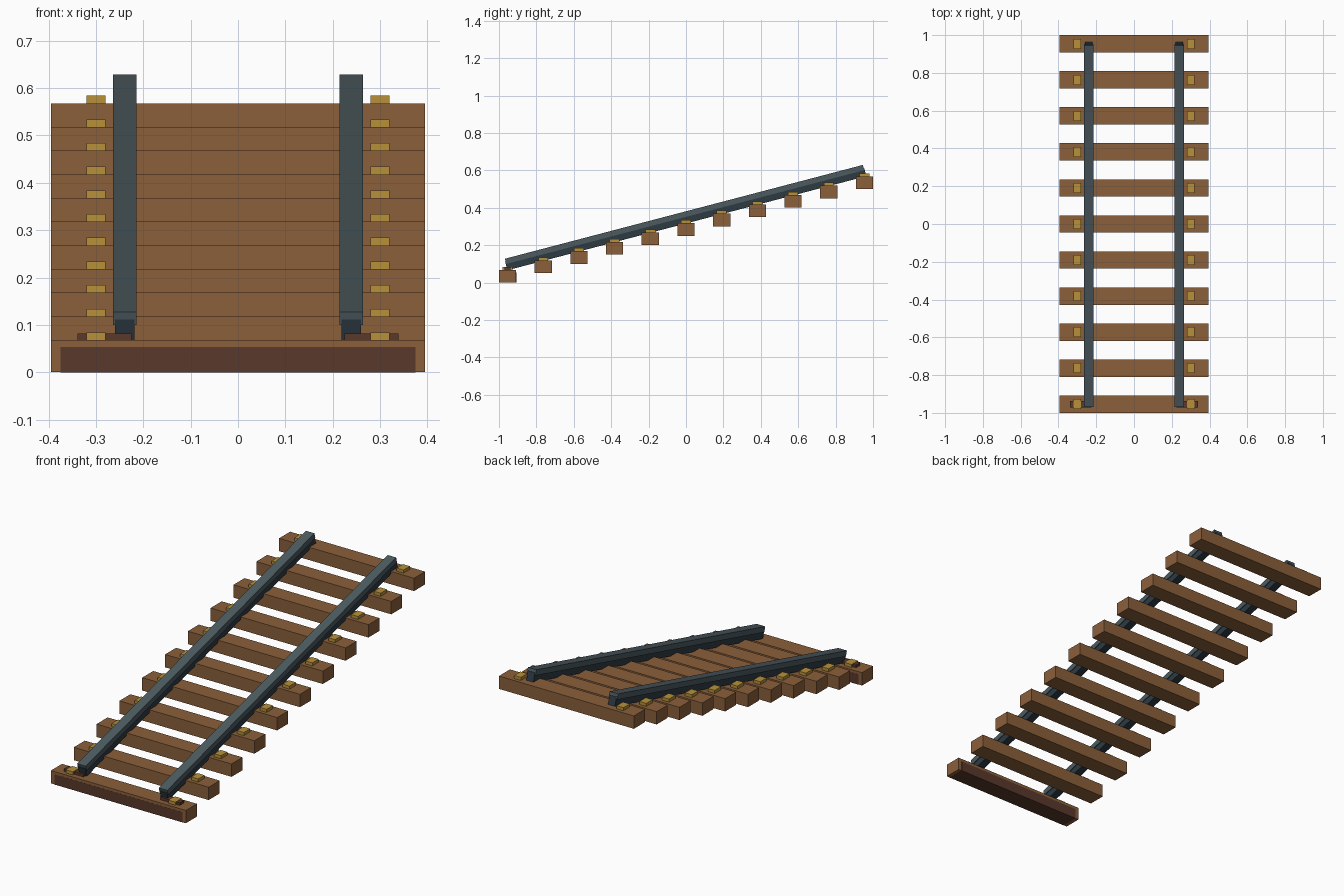
import bpy
import math
from mathutils import Matrix, Vector

cube = bpy.data.objects.get("Cube")
if cube:
    bpy.data.objects.remove(cube, do_unlink=True)


def material(name, rgb):
    m = bpy.data.materials.new(name)
    m.use_nodes = True
    color = (*rgb, 1.0)
    m.diffuse_color = color
    m.node_tree.nodes["Principled BSDF"].inputs["Base Color"].default_value = color
    return m


WOOD = material("sleeper wood", (0.258, 0.115, 0.044))
DARK = material("dark wood", (0.100, 0.040, 0.025))
BRASS = material("brass", (0.479, 0.283, 0.042))
STEEL = material("rail steel", (0.073, 0.104, 0.117))
SHADE = material("dark steel", (0.026, 0.042, 0.055))


def box(name, center, size, mat, tilt=0.0):
    """Flat-faced box, optionally tilted about the x axis."""
    bpy.ops.mesh.primitive_cube_add(size=1)
    ob = bpy.context.object
    ob.name = name
    ob.data.transform(Matrix.Diagonal((*size, 1.0)))
    ob.location = center
    ob.rotation_euler.x = tilt
    ob.data.materials.append(mat)
    return ob


COUNT = 11
STEP, RISE = 0.1908, 0.05
DEPTH, THICK = 0.092, 0.068
SLOPE = math.atan2(RISE, STEP)

# Sleepers climbing in level steps, with a brass clip near each end
for i in range(COUNT):
    y = (i - (COUNT - 1) / 2) * STEP
    top = THICK + i * RISE
    box(f"sleeper_{i + 1}", (0, y, top - THICK / 2), (0.79, DEPTH, THICK), WOOD)
    for side, label in ((1, "left"), (-1, "right")):
        box(f"clip_{label}_{i + 1}", (side * 0.30, y, top + 0.008),
            (0.04, 0.053, 0.016), BRASS)

# Dark footing block set in the lowest sleeper
front = -(COUNT - 1) / 2 * STEP
box("footing", (0, front, 0.0265), (0.75, DEPTH + 0.001, 0.054), DARK)

# Sloping rails, each a wide head over a narrower web
mid = Vector((0, 0.004, THICK + RISE * (COUNT - 1) / 2 + 0.001))
normal = Vector((0, -math.sin(SLOPE), math.cos(SLOPE)))


def rail_bar(name, x, low, high, width, length, mat):
    center = mid + normal * (low + high) / 2
    center.x = x
    box(name, center, (width, length, high - low), mat, SLOPE)


for side, label in ((1, "left"), (-1, "right")):
    x = side * 0.239
    rail_bar(f"rail_head_{label}", x, 0.032, 0.061, 0.05, 1.978, STEEL)
    rail_bar(f"rail_web_{label}", x, -0.002, 0.045, 0.041, 1.984, SHADE)
    # Dark shoe holding the foot of the rail
    box(f"rail_shoe_{label}", (side * 0.282, front, THICK + 0.007),
        (0.114, 0.034, 0.014), DARK)
